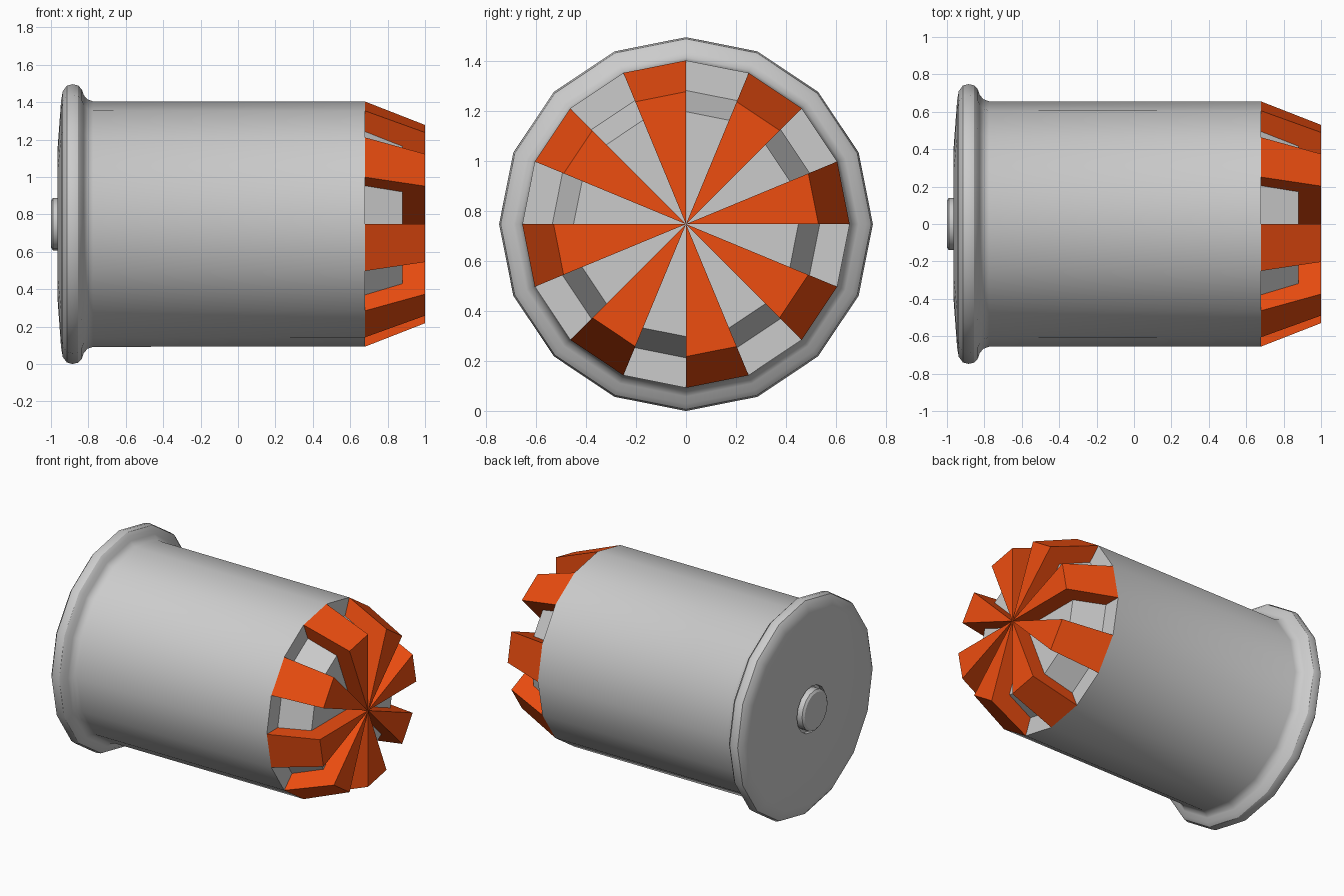
import bpy, bmesh
from math import sin, cos, pi, radians

if "Cube" in bpy.data.objects:
    bpy.data.objects.remove(bpy.data.objects["Cube"])

SIDES = 16
AXIS_Z = 0.748


def ring_point(p, k):
    """Profile point (x, radius) turned to facet corner k, starting at the top."""
    a = 2 * pi * k / SIDES
    return (p[0], p[1] * sin(a), AXIS_Z + p[1] * cos(a))


def lathe(name, profile, sectors, under=None, material=None):
    """Sweep a profile about the x axis over chosen sectors; 'under' closes the sector sides."""
    bm = bmesh.new()

    def face(points):
        bm.faces.new([bm.verts.new(p) for p in points])

    for k in sectors:
        for p, q in zip(profile, profile[1:]):
            pts = [ring_point(p, k), ring_point(q, k)]
            if q[1] > 0:
                pts.append(ring_point(q, k + 1))
            if p[1] > 0:
                pts.append(ring_point(p, k + 1))
            face(pts)
        if under:
            loop = profile + under
            face([ring_point(p, k) for p in reversed(loop)])
            face([ring_point(p, k + 1) for p in loop])
    bmesh.ops.remove_doubles(bm, verts=bm.verts[:], dist=1e-5)
    me = bpy.data.meshes.new(name)
    bm.to_mesh(me)
    bm.free()
    ob = bpy.data.objects.new(name, me)
    bpy.context.collection.objects.link(ob)
    if material:
        me.materials.append(material)
    bpy.ops.object.select_all(action='DESELECT')
    ob.select_set(True)
    bpy.context.view_layer.objects.active = ob
    bpy.ops.object.shade_smooth_by_angle(angle=radians(30))
    return ob


orange = bpy.data.materials.new("orange")
orange.diffuse_color = (0.85, 0.075, 0.005, 1)
orange.use_nodes = True
orange.node_tree.nodes["Principled BSDF"].inputs["Base Color"].default_value = orange.diffuse_color

# casing: raised centre button, groove, rounded rim, straight barrel
lathe("casing", [
    (-1.0, 0), (-1.0, 0.125), (-0.99, 0.14), (-0.94, 0.14), (-0.94, 0.16),
    (-0.965, 0.16), (-0.965, 0.40), (-0.946, 0.66), (-0.937, 0.71),
    (-0.915, 0.74), (-0.885, 0.748), (-0.855, 0.741), (-0.835, 0.72),
    (-0.825, 0.69), (-0.805, 0.667), (-0.775, 0.656), (0.68, 0.655),
], range(SIDES))

# recessed core, seen in the gaps between the fins
core = [(0.68, 0.655), (0.68, 0.535), (0.88, 0.45), (0.88, 0)]
lathe("nose_core", core, range(0, SIDES, 2))

# eight tapered wedge fins that meet at the nose centre
lathe("nose_fins", [(0.68, 0.655), (1.0, 0.53), (1.0, 0)], range(1, SIDES, 2),
      under=core[:0:-1], material=orange)
